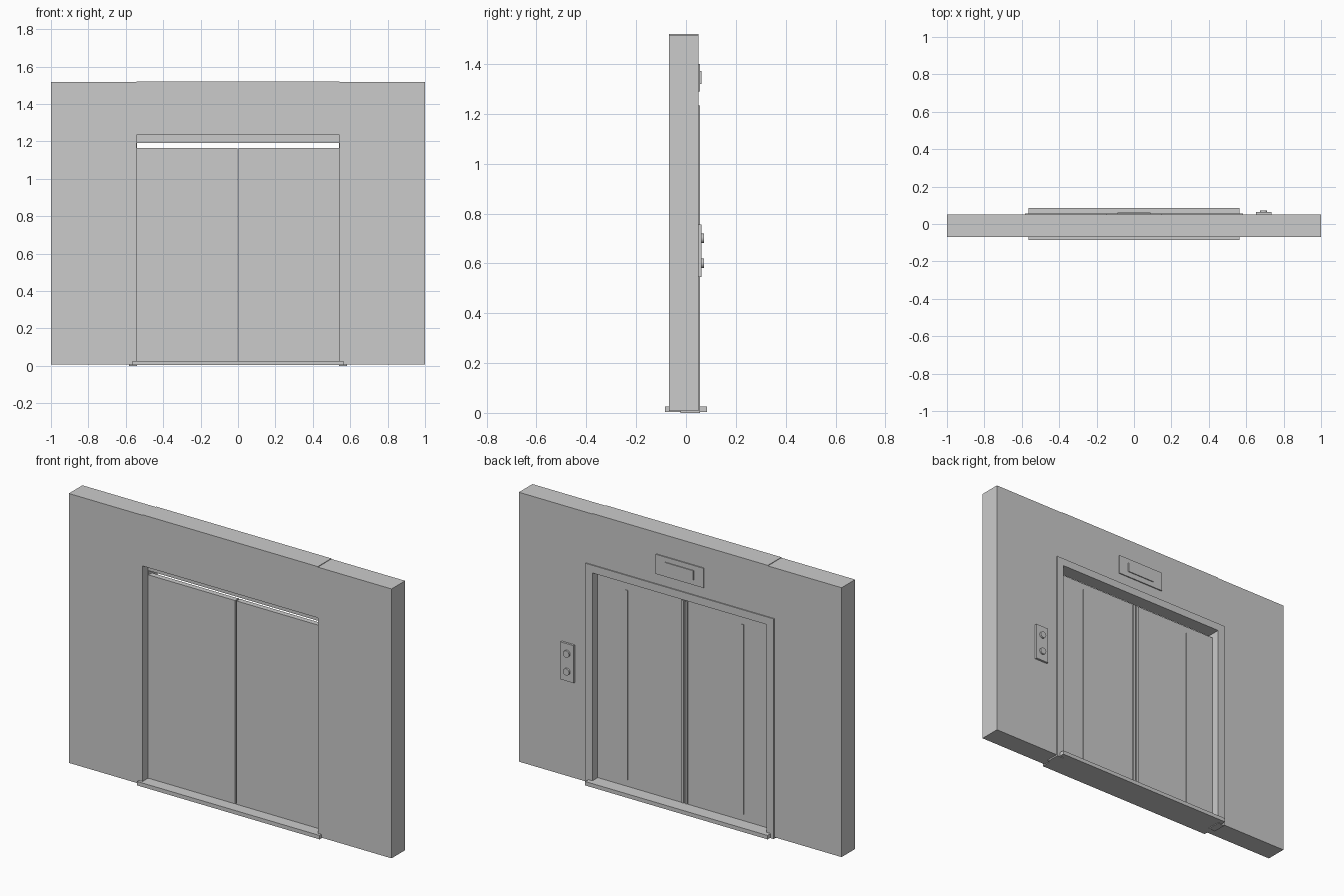
import bpy, math

if "Cube" in bpy.data.objects:
    bpy.data.objects.remove(bpy.data.objects["Cube"])


def box(name, x, y, z):
    """Box from (min, max) ranges, built around its own centre."""
    bpy.ops.mesh.primitive_cube_add(size=1, location=[sum(r) / 2 for r in (x, y, z)])
    ob = bpy.context.object
    ob.name = name
    ob.scale = [r[1] - r[0] for r in (x, y, z)]
    bpy.ops.object.transform_apply(location=False, rotation=False, scale=True)
    return ob


def pair(name, x, y, z):
    """Mirrored boxes on both sides of x = 0."""
    box(name + "_right", x, y, z)
    box(name + "_left", (-x[1], -x[0]), y, z)


WALL = (-0.069, 0.051)
FRAME = (-0.022, 0.057)

# Wall: two sides and a lintel above the opening
pair("wall_side", (0.543, 1.0), WALL, (0.008, 1.517))
box("wall_lintel", (-0.543, 0.543), WALL, (1.233, 1.52))

# Door frame, set into the wall and standing slightly proud at the back
pair("frame_jamb", (0.54, 0.583), FRAME, (0.0, 1.233))
box("frame_header", (-0.54, 0.54), FRAME, (1.19, 1.233))

# Threshold plate
box("sill", (-0.565, 0.565), (-0.085, 0.085), (0.004, 0.026))

# Sliding doors with raised meeting edges and thin vertical strips
pair("door_panel", (0.004, 0.54), (-0.02, 0.01), (0.026, 1.165))
pair("door_edge_trim", (0.004, 0.018), (0.008, 0.016), (0.028, 1.163))
pair("door_strip", (0.354, 0.366), (0.008, 0.014), (0.063, 1.125))

# Floor display above the opening
box("display_plate", (-0.148, 0.148), (0.049, 0.057), (1.29, 1.40))
box("display_screen", (-0.088, 0.088), (0.053, 0.062), (1.32, 1.372))

# Call panel with two round buttons
box("call_panel", (0.652, 0.734), (0.049, 0.063), (0.545, 0.755))
for i, z in enumerate((0.60, 0.70)):
    bpy.ops.mesh.primitive_cylinder_add(
        vertices=24, radius=0.019, depth=0.015,
        location=(0.693, 0.0655, z), rotation=(math.pi / 2, 0, 0))
    bpy.context.object.name = f"call_button_{i + 1}"
    bpy.ops.object.shade_smooth_by_angle()
